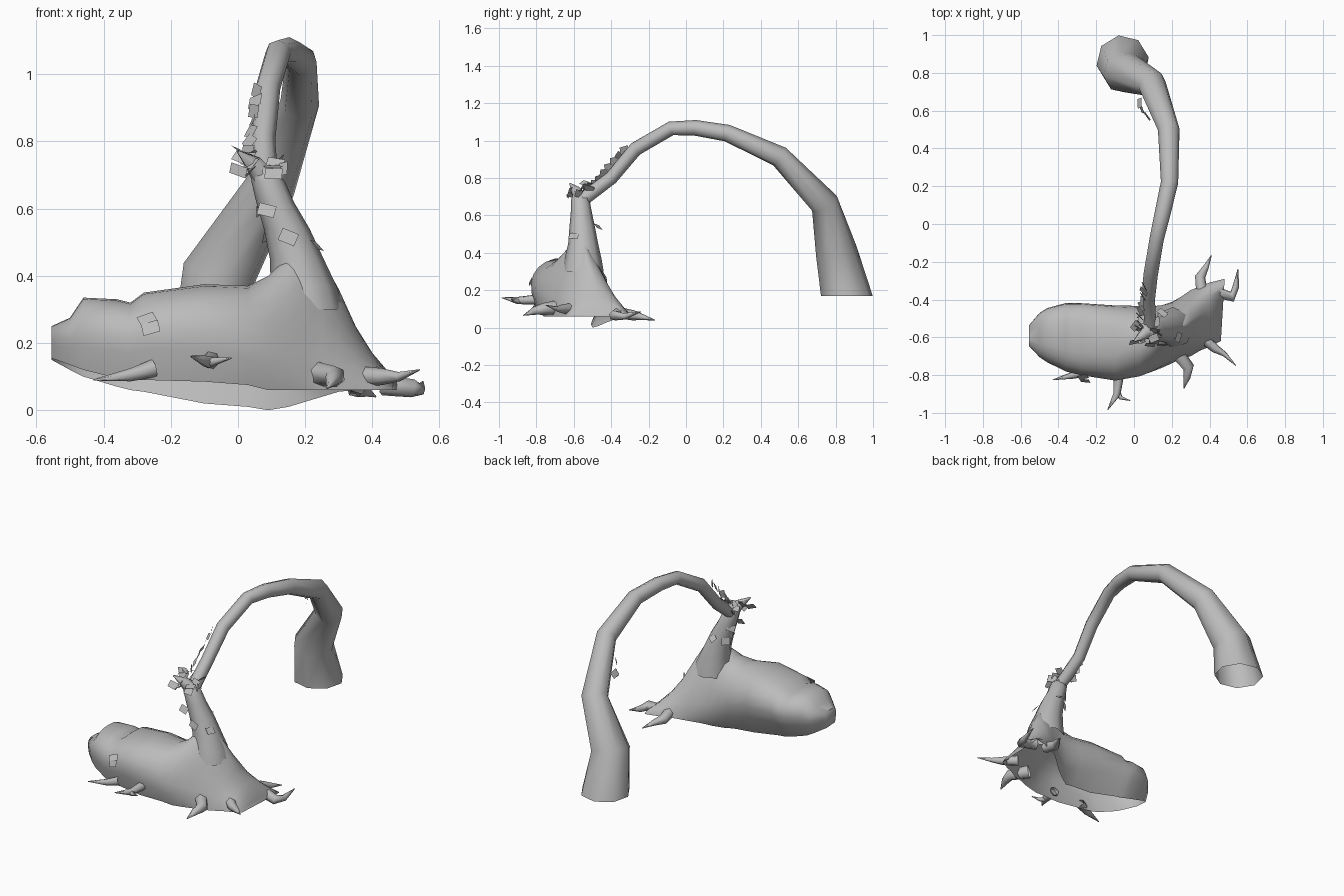
import bpy, bmesh, math, random
from mathutils import Vector, Matrix

random.seed(4)
cube = bpy.data.objects.get("Cube")
if cube:
    bpy.data.objects.remove(cube, do_unlink=True)

bark = bpy.data.materials.new("bark_grey")
bark.use_nodes = True
GREY = (0.5, 0.5, 0.5, 1)
bark.diffuse_color = GREY
bark.node_tree.nodes["Principled BSDF"].inputs["Base Color"].default_value = GREY


def finish(name, bm, angle=75):
    mesh = bpy.data.meshes.new(name)
    bm.to_mesh(mesh)
    bm.free()
    obj = bpy.data.objects.new(name, mesh)
    bpy.context.collection.objects.link(obj)
    mesh.materials.append(bark)
    bpy.ops.object.select_all(action='DESELECT')
    obj.select_set(True)
    bpy.context.view_layer.objects.active = obj
    bpy.ops.object.shade_smooth_by_angle(angle=math.radians(angle))


def bridge(bm, rings, closed):
    n = len(rings[0])
    for a, b in zip(rings, rings[1:]):
        for i in range(n if closed else n - 1):
            j = (i + 1) % n
            bm.faces.new((a[i], a[j], b[j], b[i]))


def tube(name, path, sides=8, end_normal=None, level=False, cap=False):
    """Loft rings along (x, y, z, radius) points without twist."""
    bm = bmesh.new()
    pts = [Vector(p[:3]) for p in path]
    last = len(pts) - 1
    side, old, rings = None, None, []
    for k, p in enumerate(pts):
        d = (pts[min(k + 1, last)] - pts[max(k - 1, 0)]).normalized()
        if level:
            d = Vector((0, 0, 1))
        elif k == last and end_normal:
            d = Vector(end_normal)
        if side is None:
            side = d.orthogonal().normalized()
        else:
            side = old.rotation_difference(d) @ side
        old, other = d, d.cross(side)
        ring = []
        for i in range(sides):
            a = math.tau * i / sides
            ring.append(bm.verts.new(p + path[k][3] * (side * math.cos(a) + other * math.sin(a))))
        rings.append(ring)
    bridge(bm, rings, True)
    if cap:
        bm.faces.new(rings[-1])
    bmesh.ops.recalc_face_normals(bm, faces=bm.faces)
    finish(name, bm)


# Hollow mound: x, front y, back y, front rim z, back rim z, top z, section power
stations = [
    (-.555, -.65, -.53, .155, .15, .25, .6),
    (-.50, -.71, -.46, .135, .12, .275, .65),
    (-.46, -.74, -.43, .12, .10, .335, .75),
    (-.36, -.79, -.40, .095, .07, .33, .7),
    (-.32, -.80, -.40, .09, .06, .32, .7),
    (-.28, -.81, -.40, .09, .055, .35, .7),
    (-.10, -.84, -.41, .085, .02, .375, .75),
    (.03, -.82, -.41, .075, .01, .37, .9),
    (.09, -.80, -.41, .06, .00, .40, 1.1),
    (.15, -.775, -.40, .06, .01, .46, 1.4),
    (.20, -.75, -.39, .06, .025, .47, 1.6),
    (.25, -.72, -.37, .06, .04, .45, 1.6),
    (.30, -.70, -.35, .06, .055, .36, 1.5),
    (.35, -.67, -.33, .06, .06, .25, 1.3),
    (.40, -.65, -.31, .06, .06, .17, 1.1),
    (.46, -.62, -.29, .06, .06, .085, .9),
]
bm = bmesh.new()
rings, STEPS = [], 14
for x, front, back, zf, zb, top, power in stations:
    ring = []
    tuck = min(1, max(0, (.3 - x) / .2))
    for i in range(STEPS + 1):
        a = math.pi * i / STEPS
        c, s = math.cos(a), max(math.sin(a), 0)
        w = 0.5 - 0.5 * (1 + .08 * tuck) * math.copysign(abs(c) ** power, c)
        rim = zf + (zb - zf) * min(1, max(0, w))
        # The lower edge curls inwards, more at the back
        w += tuck * (1 - s) ** 3 * (.14 if c > 0 else -.27)
        ring.append(bm.verts.new((x + .02 * (w if x > .4 else 0), front + (back - front) * w,
                                  rim + (top - rim) * s ** power)))
    rings.append(ring)
bridge(bm, rings, False)
for end in (rings[0], rings[-1]):
    bm.faces.new(end)
bmesh.ops.recalc_face_normals(bm, faces=bm.faces)
finish("mound", bm, 60)

# Trunk, its broken stub and the arching stem
tube("trunk", [(.205, -.55, .30, .11), (.195, -.55, .37, .098), (.175, -.55, .45, .08),
               (.145, -.555, .54, .068), (.11, -.56, .62, .056), (.09, -.565, .68, .05),
               (.065, -.57, .73, .03)], level=True, cap=True)
tube("stub", [(.10, -.55, .66, .045), (.05, -.585, .73, .03), (.0, -.62, .77, .004)], 6)
tube("arching_stem", [(.09, -.57, .67, .035), (.08, -.50, .725, .037), (.075, -.40, .80, .036),
                      (.088, -.27, .955, .038), (.12, -.08, 1.065, .038), (.15, .05, 1.068, .042),
                      (.188, .22, 1.04, .046), (.184, .50, .915, .058), (.095, .74, .665, .077),
                      (-.055, .803, .41, .112), (-.06, .86, .17, .14)], 8, (0, 0, -1))

# Curved root spikes around the rim
spikes = [
    [(-.25, -.78, .125, .028), (-.32, -.80, .105, .02), (-.43, -.825, .09, .002)],
    [(-.08, -.80, .15, .028), (-.09, -.90, .145, .02), (-.14, -.985, .16, .002)],
    [(-.09, -.88, .14, .016), (-.07, -.92, .145, .012), (-.02, -.935, .155, .002)],
    [(.22, -.67, .11, .04), (.29, -.76, .10, .032), (.28, -.81, .09, .022), (.265, -.87, .065, .002)],
    [(.36, -.60, .10, .032), (.43, -.66, .10, .025), (.48, -.69, .10, .014), (.54, -.75, .12, .002)],
    [(.36, -.36, .08, .032), (.35, -.28, .065, .028), (.38, -.23, .055, .016), (.41, -.165, .04, .002)],
    [(.43, -.36, .075, .032), (.52, -.385, .065, .028), (.54, -.33, .06, .018), (.55, -.24, .085, .002)],
]
for path in spikes:
    tube("root_spike", path, 6)

# Small square leaves: position and facing direction
bm = bmesh.new()


def leaf(pos, normal, size=.052):
    rot = Vector(normal).to_track_quat('Z', 'Y').to_matrix().to_4x4()
    spin = Matrix.Rotation(random.uniform(-.5, .5), 4, 'Z')
    m = Matrix.Translation(pos) @ rot @ spin @ Matrix.Diagonal((size, size * .75, 1, 1))
    bmesh.ops.create_grid(bm, x_segments=1, y_segments=1, size=.5, matrix=m)


for pos, normal in [((.085, -.64, .595), (0, -1, .5)), ((.15, -.64, .515), (0, -1, .2)),
                    ((.235, -.60, .49), (.8, -.2, .8)), ((.15, -.47, .54), (.3, .7, .8)),
                    ((.07, -.53, .60), (-.8, .5, .3)), ((.09, -.51, .52), (-.8, .5, .3)),
                    ((-.27, -.81, .27), (0, -.8, .6)), ((-.26, -.83, .245), (-.2, -.9, .4)),
                    ((.03, .64, .78), (-.8, .1, .5)), ((.04, .61, .77), (-.8, -.4, .3)),
                    ((.07, .57, .82), (-.7, -.5, .2))]:
    leaf(pos, normal)
# Cluster round the fork, then a row up the stem
for i in range(14):
    pos = Vector((random.uniform(0, .13), random.uniform(-.63, -.50), random.uniform(.70, .78)))
    leaf(pos, (random.uniform(-1, .6), random.uniform(-1, .2), random.uniform(.2, .8)))
for i in range(7):
    t = i / 6
    leaf((.03 + .025 * t, -.49 + .16 * t, .77 + .18 * t),
         (-.8, random.uniform(-.8, -.1), random.uniform(.1, .6)))
finish("leaves", bm)
